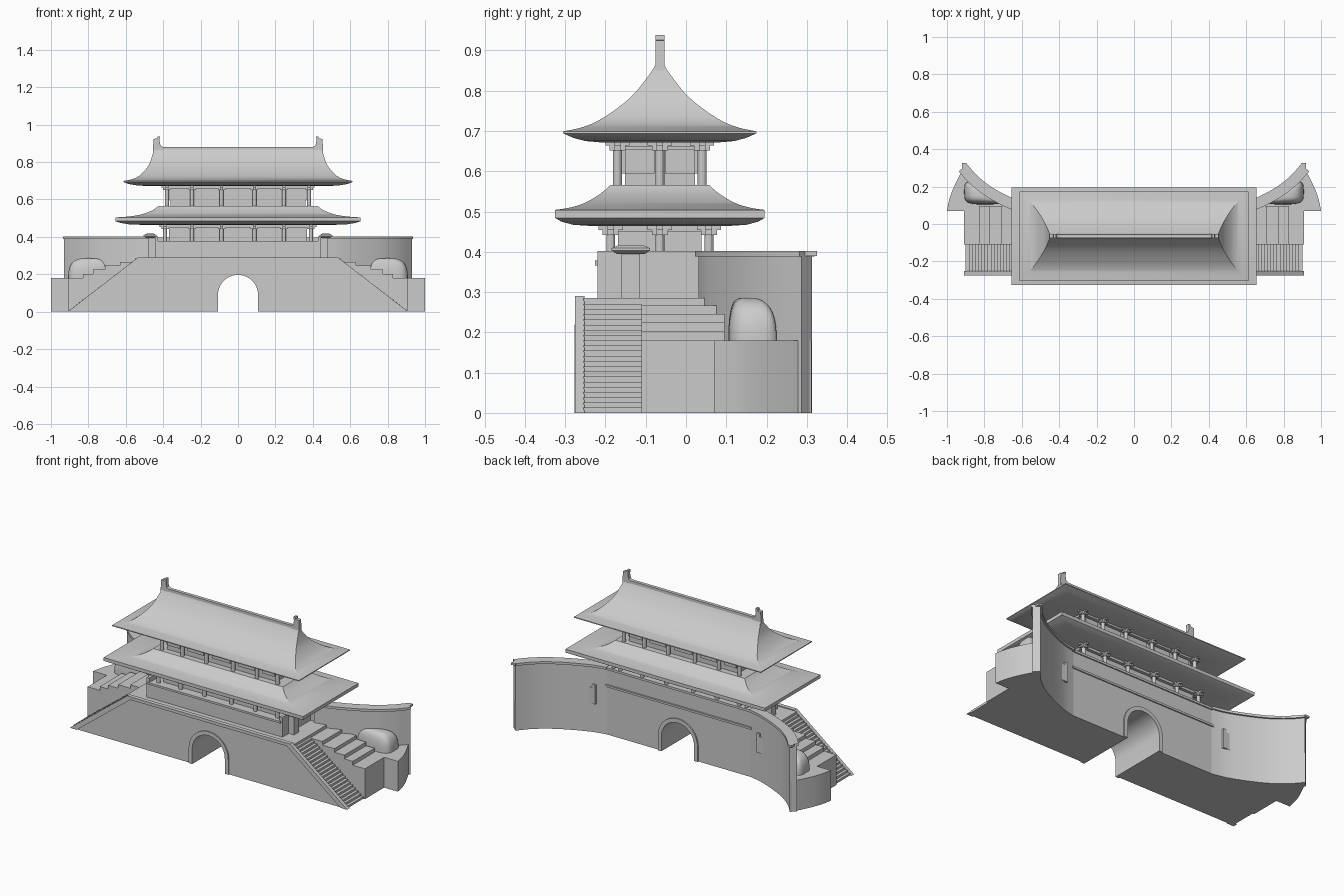
import bpy, bmesh, math

if "Cube" in bpy.data.objects:
    bpy.data.objects.remove(bpy.data.objects["Cube"])

CY = -0.065  # y centre of the pavilion


def finish(name, bm):
    bmesh.ops.remove_doubles(bm, verts=bm.verts, dist=1e-5)
    bmesh.ops.recalc_face_normals(bm, faces=bm.faces)
    me = bpy.data.meshes.new(name)
    bm.to_mesh(me)
    bm.free()
    ob = bpy.data.objects.new(name, me)
    bpy.context.collection.objects.link(ob)
    return ob


def loft(name, rings):
    bm = bmesh.new()
    vs = [[bm.verts.new(p) for p in r] for r in rings]
    n = len(vs[0])
    for a, b in zip(vs, vs[1:]):
        for i in range(n):
            bm.faces.new((a[i], a[(i + 1) % n], b[(i + 1) % n], b[i]))
    bm.faces.new(vs[0])
    bm.faces.new(vs[-1][::-1])
    return finish(name, bm)


def extrude_y(name, prof, y0, y1):
    return loft(name, [[(x, y, z) for x, z in prof] for y in (y0, y1)])


def extrude_z(name, plan, z0, z1):
    return loft(name, [[(x, y, z) for x, y in plan] for z in (z0, z1)])


def box(name, x0, x1, y0, y1, z0, z1):
    return extrude_z(name, [(x0, y0), (x1, y0), (x1, y1), (x0, y1)], z0, z1)


def mirror(ob):
    ob.modifiers.new("mirror", "MIRROR")  # copies to the -x side
    return ob


def smooth_path(pts, n=5):
    # Catmull-Rom through any-dimension points
    out = []
    for i in range(len(pts) - 1):
        p = [pts[max(i - 1, 0)], pts[i], pts[i + 1], pts[min(i + 2, len(pts) - 1)]]
        for k in range(n):
            t = k / n
            out.append(tuple(0.5 * (2 * b + (c - a) * t + (2 * a - 5 * b + 4 * c - d) * t * t
                             + (3 * b - a - 3 * c + d) * t ** 3) for a, b, c, d in zip(*p)))
    return out + [tuple(pts[-1])]


def arch(r, zc=0.09, n=20):
    pts = [(r * math.cos(math.pi * i / n), zc + r * math.sin(math.pi * i / n)) for i in range(n + 1)]
    return [(r, 0)] + pts + [(-r, 0)]


# gate base with tunnel, sloped front wall
hole = arch(0.107)[::-1]
extrude_y("front_wall", [(-0.905, 0)] + hole + [(0.905, 0), (0.53, 0.287), (-0.53, 0.287)], -0.27, -0.254)
extrude_y("gate_body", [(-0.55, 0)] + hole + [(0.55, 0), (0.55, 0.285), (-0.55, 0.285)], -0.255, 0.07)
frame = arch(0.13) + hole
extrude_y("arch_frame_front", frame, -0.277, -0.268)
extrude_y("arch_frame_back", frame, 0.065, 0.078)
box("front_trim", -0.53, 0.53, -0.276, -0.252, 0.272, 0.29)
mirror(extrude_y("stair_stringer", [(0.91, 0), (0.865, 0), (0.49, 0.29), (0.535, 0.29)], -0.276, -0.252))

# side stairs
N = 22
prof = [(0.53, 0)]
for i in range(N):
    x = 0.53 + 0.37 * i / N
    z = 0.283 * (1 - i / N)
    prof += [(x, z), (x + 0.37 / N, z)]
mirror(extrude_y("side_stairs", prof + [(0.90, 0)], -0.255, -0.11))

# curved wing walls with coping
curve = smooth_path([(0.47, 0.07), (0.55, 0.088), (0.66, 0.132), (0.76, 0.185), (0.84, 0.246), (0.90, 0.313)])


def band(w0, w1):
    left, right = [], []
    for i, (x, y) in enumerate(curve):
        a, b = curve[max(i - 1, 0)], curve[min(i + 1, len(curve) - 1)]
        l = math.hypot(b[0] - a[0], b[1] - a[1])
        nx, ny = (b[1] - a[1]) / l, -(b[0] - a[0]) / l
        left.append((x + nx * w0, y + ny * w0))
        right.append((x + nx * w1, y + ny * w1))
    return left + right[::-1]


mirror(extrude_z("wing_wall", band(0, 0.04), 0, 0.392))
mirror(extrude_z("wing_coping", band(-0.01, 0.048), 0.388, 0.402))
mirror(box("coping_end", 0.895, 0.92, 0.275, 0.325, 0.39, 0.402))

# lower side platforms
side = smooth_path([(1.0, 0.07), (0.985, 0.14), (0.955, 0.215), (0.905, 0.312)])
plan = [(0.54, -0.11), (0.91, -0.11), (0.91, 0.07)] + side + [(x, y - 0.006) for x, y in curve[::-1] if 0.54 < x < 0.89]
mirror(extrude_z("side_platform", plan, 0, 0.18))

# broad steps from platform to gate top
edges = [0.55, 0.63, 0.71, 0.775, 0.83]
prof = [(0.53, 0.17)]
xs = 0.53
for x, z in zip(edges, (0.285, 0.267, 0.246, 0.225, 0.203)):
    prof += [(xs, z), (x, z)]
    xs = x
mirror(extrude_y("broad_steps", prof + [(0.83, 0.17)], -0.11, 0.095))

# rounded mound against each wing
rings = []
for j in range(13):
    a = 0.5 * math.pi * j / 12 * 0.995
    r, h = math.cos(a) ** 0.6, math.sin(a) ** 0.75
    ring = []
    for i in range(40):
        t = 2 * math.pi * i / 40
        c, s = math.cos(t), math.sin(t)
        u = math.copysign(abs(c) ** 0.55, c) * r
        v = math.copysign(abs(s) ** 0.55, s) * r
        depth = 0.09 + 0.045 * min(1, max(-1, u * 1.1))
        ring.append((0.80 + 0.108 * u, 0.105 + depth * (v + 1) / 2, 0.178 + 0.108 * h))
    rings.append(ring)
mirror(loft("mound", rings))

# back parapet and podium
box("back_parapet", -0.48, 0.48, 0.045, 0.068, 0.28, 0.39)
box("back_parapet_cap", -0.48, 0.48, 0.04, 0.075, 0.385, 0.398)
box("back_parapet_trim", -0.48, 0.48, 0.05, 0.077, 0.284, 0.296)
box("podium", -0.43, 0.43, -0.218, 0.06, 0.28, 0.375)
box("podium_ledge", -0.435, 0.435, -0.226, -0.2, 0.366, 0.378)
mirror(box("podium_side_wall", 0.428, 0.445, -0.22, 0.065, 0.28, 0.402))
mirror(loft("side_canopy", [[(0.47 + sx * hx, -0.137 + sy * hy, z) for sx, sy in ((-1, -1), (1, -1), (1, 1), (-1, 1))]
                            for hx, hy, z in ((0.022, 0.035, 0.395), (0.034, 0.048, 0.403), (0.034, 0.048, 0.409), (0.02, 0.03, 0.417))]))
mirror(box("canopy_post", 0.445, 0.48, -0.16, -0.114, 0.285, 0.4))


# pavilion storeys: walls, columns and brackets
def storey(name, hx, hy, z0, z1):
    box(name + "_wall", -hx + 0.02, hx - 0.02, CY - hy + 0.018, CY + hy - 0.018, z0, z1)
    box(name + "_beam", -hx, hx, CY - hy, CY + hy, z1 - 0.022, z1 + 0.01)
    spots = [(x, CY + s * hy) for s in (-1, 1) for x in (-hx, -0.245, -0.088, 0.088, 0.245, hx)]
    spots += [(-hx, CY), (hx, CY)]
    for x, y in spots:
        ring = [(x + 0.011 * math.cos(k * math.pi / 6), y + 0.011 * math.sin(k * math.pi / 6)) for k in range(12)]
        extrude_z(name + "_column", ring, z0, z1)
        for r, a, b in ((0.02, 0.03, 0.018), (0.03, 0.018, 0.003)):
            box(name + "_bracket_across", x - r, x + r, y - 0.008, y + 0.008, z1 - a, z1 - b)
            box(name + "_bracket_along", x - 0.008, x + 0.008, y - r, y + r, z1 - a, z1 - b)


storey("lower_storey", 0.39, 0.122, 0.37, 0.472)
storey("upper_storey", 0.38, 0.105, 0.54, 0.682)

# upper wall panels
for x0, x1 in ((-0.35, -0.27), (-0.22, -0.115), (-0.06, 0.06), (0.115, 0.22), (0.27, 0.35)):
    for s in (-1, 1):
        y = CY + s * 0.089
        box("window_panel", x0, x1, y - 0.005, y + 0.005, 0.595, 0.655)
for y in (CY - 0.05, CY + 0.05):
    mirror(box("side_panel", 0.355, 0.366, y - 0.037, y + 0.037, 0.595, 0.655))


# curved hipped roofs from rectangular rings (half x, half y, z)
def roof(name, top, under):
    rings = smooth_path(top, 4) + under
    return loft(name, [[(sx * hx, CY + sy * hy, z) for sx, sy in ((-1, -1), (1, -1), (1, 1), (-1, 1))]
                       for hx, hy, z in rings])


roof("lower_roof", [(0.425, 0.122, 0.566), (0.455, 0.148, 0.544), (0.51, 0.185, 0.522), (0.575, 0.222, 0.510), (0.655, 0.26, 0.504)],
     [(0.655, 0.26, 0.484), (0.63, 0.245, 0.475), (0.58, 0.215, 0.467), (0.50, 0.17, 0.464)])
roof("upper_roof", [(0.45, 0.009, 0.868), (0.457, 0.026, 0.84), (0.478, 0.073, 0.783), (0.52, 0.14, 0.733), (0.562, 0.19, 0.71), (0.613, 0.24, 0.699)],
     [(0.613, 0.24, 0.694), (0.585, 0.215, 0.683), (0.54, 0.185, 0.675), (0.46, 0.14, 0.671)])

# ridge and its end ornaments
box("ridge", -0.43, 0.43, CY - 0.01, CY + 0.01, 0.85, 0.882)
mirror(extrude_y("ridge_ornament", [(0.40, 0.86), (0.40, 0.88), (0.415, 0.89), (0.42, 0.915), (0.417, 0.938), (0.43, 0.938),
                                    (0.432, 0.926), (0.452, 0.924), (0.455, 0.85)], CY - 0.011, CY + 0.011))

# smooth shading with sharp edges kept
bpy.ops.object.select_all(action="DESELECT")
for ob in bpy.context.scene.objects:
    ob.select_set(True)
    bpy.context.view_layer.objects.active = ob
bpy.ops.object.shade_smooth_by_angle(angle=math.radians(25))
